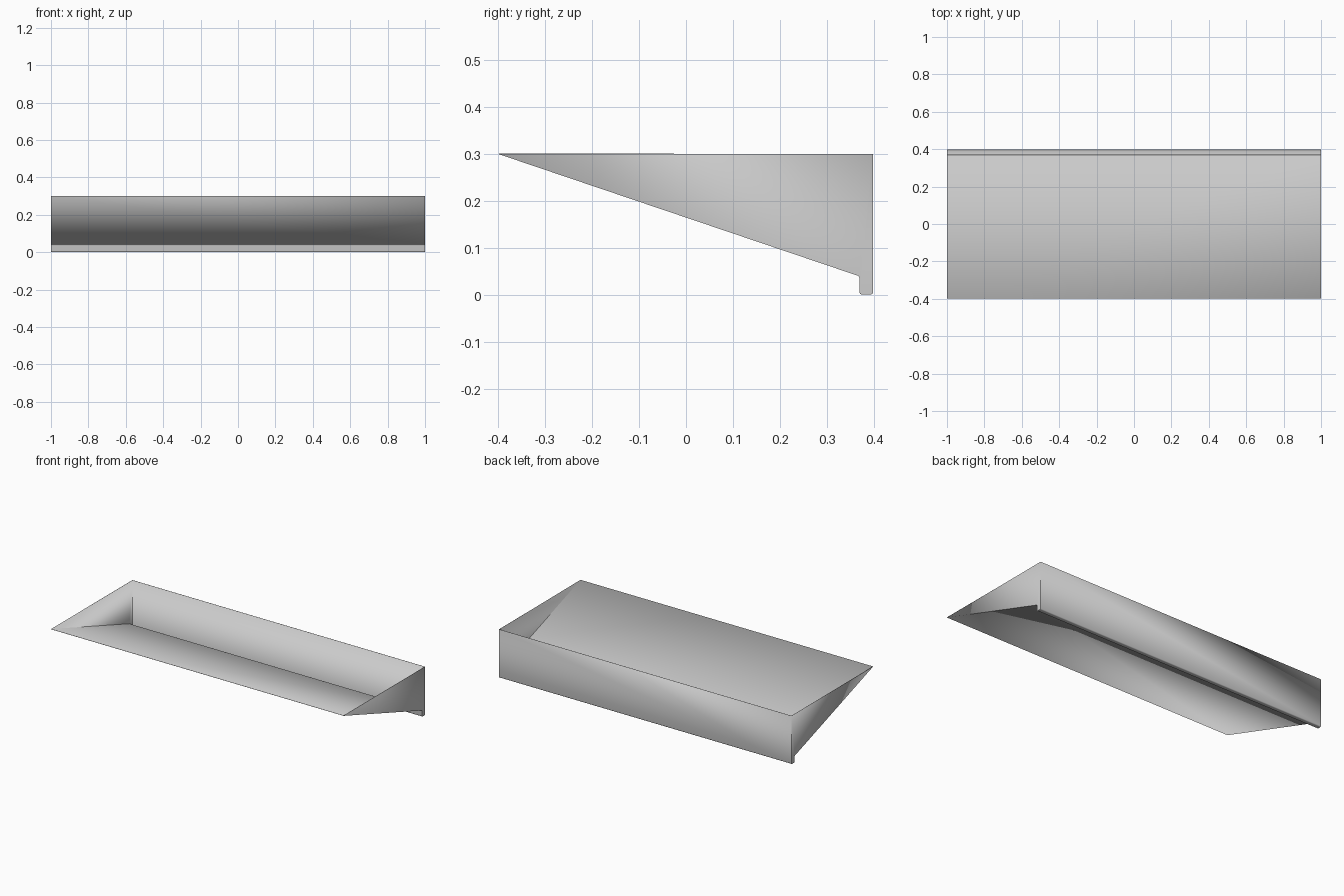
import bpy, bmesh
from math import sin, cos, radians

if "Cube" in bpy.data.objects:
    bpy.data.objects.remove(bpy.data.objects["Cube"])

HALF, BACK, TOP = 1.0, 0.398, 0.299
LIP, KNEE, R = 0.369, 0.041, 0.006


def arc(cy, cz, r, a0, a1, n=4):
    """Points of a rounded bend in the side profile."""
    steps = [radians(a0 + (a1 - a0) * i / n) for i in range(n + 1)]
    return [(cy + r * cos(a), cz + r * sin(a)) for a in steps]


# Side profile: sloped floor, drop into the gutter lip, up the back wall
profile = [(-BACK, TOP)]
profile += arc(LIP - R, KNEE - R, R, 71, 0)
profile += arc(LIP + R, R, R, 180, 270)
profile += arc(BACK - R, R, R, 270, 360)
profile += [(BACK, TOP)]

bm = bmesh.new()
left, right = [[bm.verts.new((x, y, z)) for y, z in profile] for x in (-HALF, HALF)]

# Folded sheet between the two ends; the top stays open
for i in range(len(profile) - 1):
    bm.faces.new((left[i], left[i + 1], right[i + 1], right[i]))

# Triangular end plates
bm.faces.new(left[::-1])
bm.faces.new(right)
bmesh.ops.recalc_face_normals(bm, faces=bm.faces)

mesh = bpy.data.meshes.new("wedge_tray")
bm.to_mesh(mesh)
bm.free()
tray = bpy.data.objects.new("wedge_tray", mesh)
bpy.context.collection.objects.link(tray)

# Thin sheet thickness, kept inside the outer size
sheet = tray.modifiers.new("sheet_thickness", 'SOLIDIFY')
sheet.thickness = 0.002
sheet.offset = -1

bpy.context.view_layer.objects.active = tray
tray.select_set(True)
bpy.ops.object.shade_smooth_by_angle(angle=radians(30))
